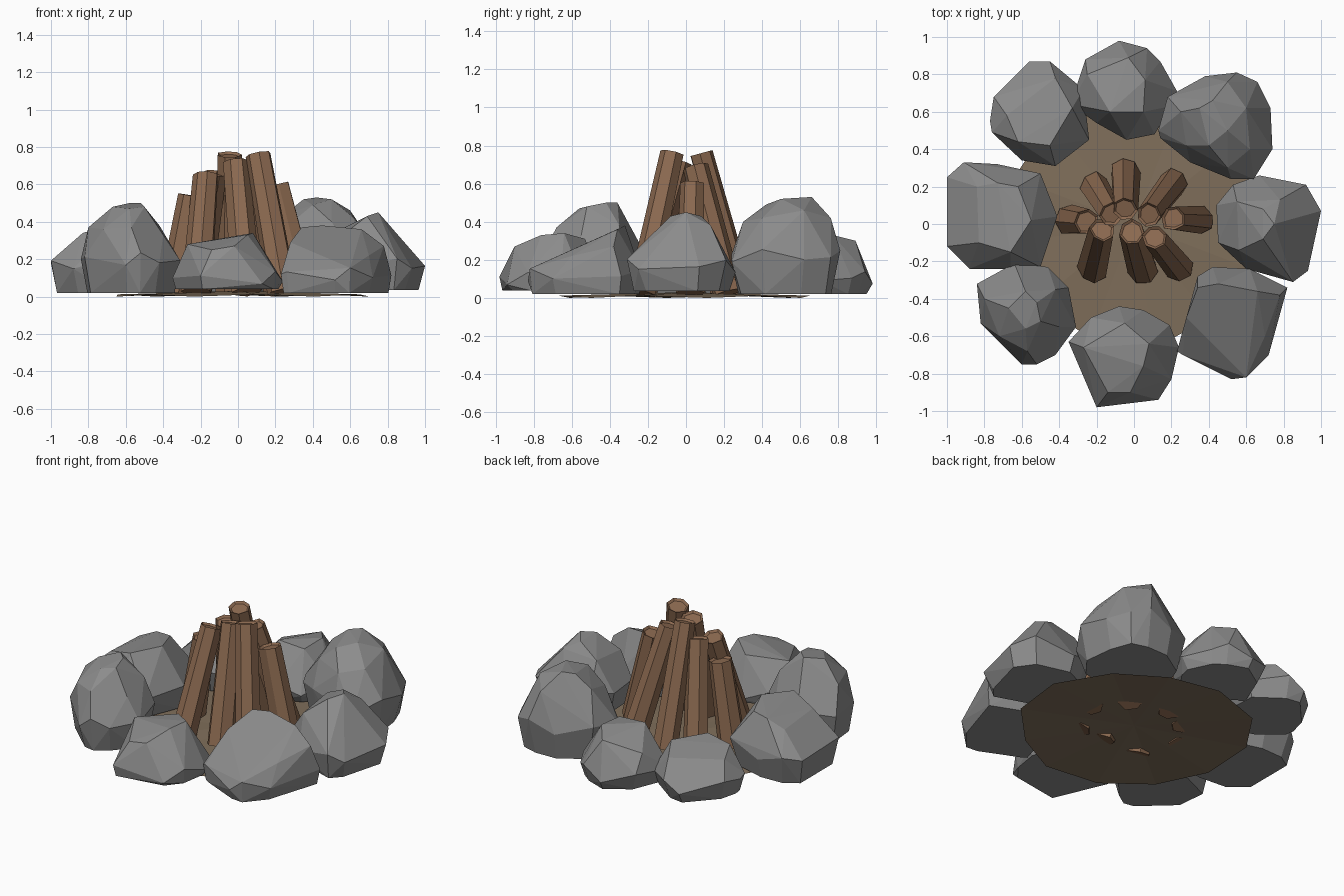
import bpy, bmesh, math, random
from mathutils import Vector

if "Cube" in bpy.data.objects:
    bpy.data.objects.remove(bpy.data.objects["Cube"])

random.seed(4)


def material(name, rgb):
    m = bpy.data.materials.new(name)
    m.diffuse_color = (*rgb, 1)
    m.use_nodes = True
    m.node_tree.nodes["Principled BSDF"].inputs["Base Color"].default_value = m.diffuse_color
    return m


STONE = material("grey_stone", (0.262, 0.262, 0.262))
WOOD = material("brown_wood", (0.265, 0.145, 0.082))
EARTH = material("dull_earth", (0.215, 0.158, 0.104))


def finish(bm, name, mat):
    bmesh.ops.recalc_face_normals(bm, faces=bm.faces)
    me = bpy.data.meshes.new(name)
    bm.to_mesh(me)
    bm.free()
    me.materials.append(mat)
    ob = bpy.data.objects.new(name, me)
    bpy.context.collection.objects.link(ob)
    return ob


def rock(name, outline, belly, crown, base_z=0.02, base_scale=0.83):
    """Convex boulder: plan outline at belly height, narrower base, crown corners."""
    n = len(outline)
    cx = sum(p[0] for p in outline) / n
    cy = sum(p[1] for p in outline) / n
    pts = []
    for i, (x, y) in enumerate(outline):
        # belly corners rise and fall a little so the facets look hewn
        pts.append((x, y, belly + 0.035 * math.sin(2.4 * i)))
        if i % 2 == 0:
            s = base_scale + 0.05
            pts.append((cx + (x - cx) * s, cy + (y - cy) * s, base_z))
        else:
            s = base_scale
            pts.append((cx + (x - cx) * s, cy + (y - cy) * s, base_z))
    pts += crown
    bm = bmesh.new()
    vs = [bm.verts.new(p) for p in pts]
    bmesh.ops.convex_hull(bm, input=vs)
    loose = [v for v in bm.verts if not v.link_faces]
    bmesh.ops.delete(bm, geom=loose, context='VERTS')
    bmesh.ops.dissolve_limit(bm, angle_limit=math.radians(4), verts=bm.verts, edges=bm.edges)
    return finish(bm, name, STONE)


def log(name, foot, tip, r_foot=0.08, r_tip=0.067, sides=7):
    """Tapered log with a wobbly section and a dished end."""
    a, b = Vector(foot), Vector(tip)
    q = (b - a).to_track_quat('Z', 'Y')
    wob = [random.uniform(0.9, 1.1) for _ in range(sides)]
    spin = random.uniform(0, 1)
    bm = bmesh.new()
    rings = []
    for t in (0, 0.5, 1):
        c = a.lerp(b, t)
        r = r_foot + (r_tip - r_foot) * t
        ring = []
        for i in range(sides):
            an = spin + math.tau * i / sides
            off = Vector((math.cos(an), math.sin(an), 0)) * r * wob[i]
            ring.append(bm.verts.new(c + q @ off))
        rings.append(ring)
    for lo, hi in zip(rings, rings[1:]):
        for i in range(sides):
            j = (i + 1) % sides
            bm.faces.new((lo[i], lo[j], hi[j], hi[i]))
    bm.faces.new(rings[0][::-1])
    end = bm.faces.new(rings[-1])
    bm.normal_update()
    bmesh.ops.inset_region(bm, faces=[end], thickness=0.014, depth=-0.012)
    return finish(bm, name, WOOD)


# Ring of eight boulders
rock("rock_back",
     [(-.34, .64), (-.26, .88), (-.08, .98), (.07, .94), (.14, .87), (.23, .71), (.2, .63),
      (.11, .48), (-.04, .45), (-.2, .54)], .11,
     [(-.25, .8, .24), (-.03, .89, .30), (.06, .77, .33), (.05, .6, .32), (-.13, .6, .33)])
rock("rock_back_left",
     [(-.77, .55), (-.75, .68), (-.56, .87), (-.45, .87), (-.27, .72), (-.24, .45),
      (-.42, .31), (-.6, .34), (-.76, .49)], .12,
     [(-.62, .44, .26), (-.42, .78, .25), (-.33, .62, .28), (-.45, .42, .28), (-.68, .58, .23)])
rock("rock_left",
     [(-1, .25), (-.91, .33), (-.73, .32), (-.5, .27), (-.41, .04), (-.5, -.23), (-.66, -.24),
      (-.88, -.24), (-1, -.12)], .18,
     [(-.73, .22, .37), (-.62, .2, .38), (-.55, .02, .40), (-.66, -.15, .39),
      (-.84, .2, .32), (-.83, -.1, .34)])
rock("rock_front_left",
     [(-.84, -.32), (-.64, -.21), (-.46, -.23), (-.35, -.34), (-.31, -.55), (-.42, -.7),
      (-.52, -.75), (-.6, -.75), (-.82, -.53)], .20,
     [(-.67, -.45, .48), (-.58, -.36, .5), (-.52, -.42, .5), (-.5, -.52, .48), (-.58, -.56, .47),
      (-.8, -.4, .37), (-.42, -.35, .38), (-.4, -.55, .33), (-.72, -.6, .36), (-.57, -.68, .37)])
rock("rock_front",
     [(-.35, -.63), (-.23, -.5), (-.08, -.44), (.05, -.46), (.19, -.54), (.24, -.66),
      (.2, -.83), (.13, -.94), (-.2, -.98)], .10,
     [(-.27, -.66, .28), (-.05, -.53, .31), (.08, -.64, .34), (.05, -.76, .33),
      (-.02, -.9, .27), (-.14, -.9, .25)], base_z=.04, base_scale=.9)
rock("rock_front_right",
     [(.23, -.68), (.34, -.28), (.42, -.23), (.62, -.24), (.82, -.34), (.72, -.7),
      (.6, -.82), (.52, -.83), (.26, -.7)], .12,
     [(.34, -.34, .37), (.45, -.32, .38), (.66, -.36, .36), (.78, -.38, .27),
      (.28, -.5, .29), (.7, -.6, .22)], base_scale=.9)
rock("rock_right",
     [(.44, .1), (.53, .21), (.67, .26), (.92, .21), (1, .07), (.93, -.25), (.85, -.31),
      (.6, -.24), (.45, -.1)], .17,
     [(.69, .08, .43), (.69, -.08, .43), (.75, 0, .45), (.55, .12, .36), (.56, -.14, .33),
      (.78, .13, .38)], base_z=.035)
rock("rock_back_right",
     [(.13, .5), (.18, .68), (.38, .79), (.55, .81), (.66, .76), (.73, .62), (.74, .4),
      (.64, .24), (.52, .24), (.3, .33), (.14, .46)], .22,
     [(.35, .62, .52), (.42, .66, .53), (.5, .5, .52), (.4, .42, .49), (.6, .62, .46),
      (.62, .4, .42), (.28, .42, .39), (.5, .76, .42), (.25, .6, .44), (.5, .3, .4)])

# Leaning logs: foot and tip
LOGS = {
    "log_back": ((-.05, .28, .025), (-.05, .08, .76)),
    "log_back_left": ((-.21, .20, .025), (-.12, .05, .66)),
    "log_left": ((-.34, .02, .025), (-.25, .01, .54)),
    "log_front_left": ((-.22, -.24, .025), (-.17, -.03, .65)),
    "log_front": ((.05, -.24, .025), (-.01, -.04, .72)),
    "log_front_right": ((.24, -.23, .025), (.11, -.07, .76)),
    "log_right": ((.35, .02, .025), (.21, .03, .60)),
    "log_back_right": ((.21, .22, .025), (.08, .05, .69)),
}
for name, (foot, tip) in LOGS.items():
    log(name, foot, tip)

# Slightly domed patch of earth with an irregular rim
bm = bmesh.new()
mid = bm.verts.new((0, 0, .03))
rim = []
for i in range(12):
    a = math.tau * (i + .3) / 12
    r = random.uniform(.64, .72)
    rim.append(bm.verts.new((r * math.cos(a), r * math.sin(a), 0.012 if i % 2 else 0.0)))
for i in range(12):
    bm.faces.new((mid, rim[i], rim[(i + 1) % 12]))
finish(bm, "earth_patch", EARTH)
